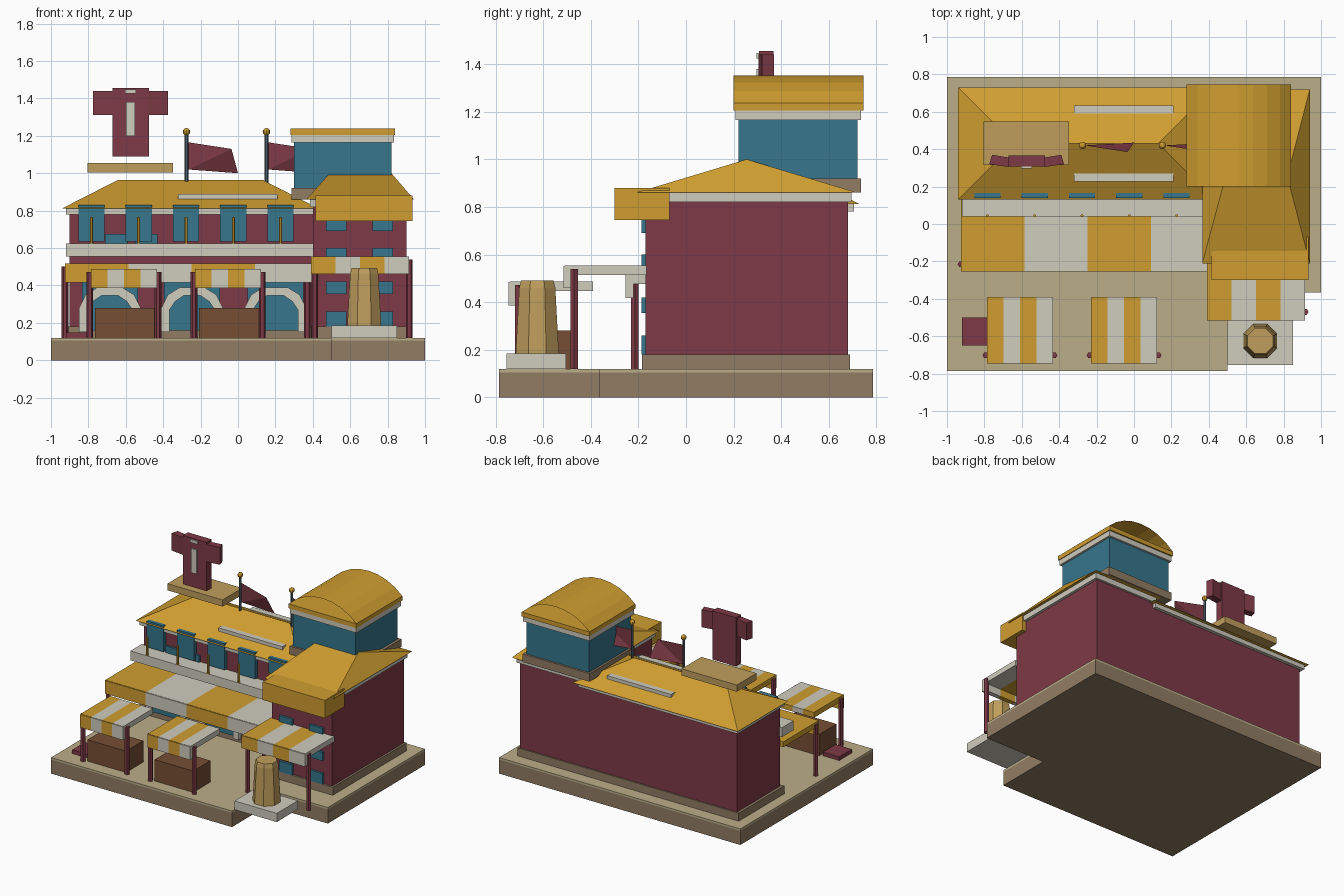
import bpy, bmesh, math

if "Cube" in bpy.data.objects:
    bpy.data.objects.remove(bpy.data.objects["Cube"])


def mat(name, r, g, b):
    m = bpy.data.materials.new(name)
    m.diffuse_color = [((c / 255 + 0.055) / 1.055) ** 2.4 for c in (r, g, b)] + [1]
    m.use_nodes = True
    m.node_tree.nodes["Principled BSDF"].inputs["Base Color"].default_value = m.diffuse_color
    return m


GOLD = mat("gold", 208, 158, 48)
RED = mat("maroon", 126, 58, 70)
BLUE = mat("blue", 54, 118, 140)
WHITE = mat("cream", 208, 204, 190)
STONE = mat("stone", 145, 125, 100)
TAN = mat("tan", 188, 174, 138)
WOOD = mat("wood", 118, 78, 52)
SAND = mat("sand", 192, 158, 92)
STEEL = mat("steel", 80, 98, 108)


def mesh(name, verts, faces, m):
    me = bpy.data.meshes.new(name)
    me.from_pydata(verts, [], faces)
    bm = bmesh.new()
    bm.from_mesh(me)
    bmesh.ops.recalc_face_normals(bm, faces=bm.faces)
    bm.to_mesh(me)
    bm.free()
    me.materials.append(m)
    ob = bpy.data.objects.new(name, me)
    bpy.context.collection.objects.link(ob)
    return ob


def prism(name, pts, lo, hi, m, axis="z"):
    """Extrude an outline along z, or an x-z outline along y."""
    n = len(pts)
    put = (lambda p, t: (p[0], p[1], t)) if axis == "z" else (lambda p, t: (p[0], t, p[1]))
    verts = [put(p, t) for t in (lo, hi) for p in pts]
    faces = [(i, (i + 1) % n, (i + 1) % n + n, i + n) for i in range(n)]
    return mesh(name, verts, faces + [tuple(range(n)), tuple(range(n, 2 * n))], m)


def box(name, x0, x1, y0, y1, z0, z1, m):
    return prism(name, [(x0, y0), (x1, y0), (x1, y1), (x0, y1)], z0, z1, m)


def cone(name, x, y, z0, z1, r0, r1, m, n=6):
    bpy.ops.mesh.primitive_cone_add(vertices=n, radius1=r0, radius2=r1, depth=z1 - z0,
                                    location=(x, y, (z0 + z1) / 2))
    ob = bpy.context.object
    ob.name = name
    ob.data.materials.append(m)
    # point a corner along x
    ob.rotation_euler.z = math.pi / 2
    return ob


def hip_roof(name, x0, x1, y0, y1, z0, z1, rx0, rx1):
    ym = (y0 + y1) / 2
    v = [(x0, y0, z0), (x1, y0, z0), (x1, y1, z0), (x0, y1, z0), (rx0, ym, z1), (rx1, ym, z1)]
    mesh(name, v, [(0, 1, 5, 4), (1, 2, 5), (2, 3, 4, 5), (3, 0, 4), (0, 1, 2, 3)], GOLD)


def awning(name, x0, x1, y0, y1, top, drop, post_y, post_x):
    w = (x1 - x0) / 4
    for i in range(4):
        m = WHITE if i % 2 else GOLD
        a, b = x0 + i * w, x0 + (i + 1) * w
        box(name + "_canopy", a, b, y0, y1, top - 0.04, top, m)
        box(name + "_valance", a, b, y0 - 0.005, y0 + 0.03, top - drop, top - 0.002, m)
    for x in post_x:
        cone(name + "_post", x, post_y, 0.12, top - 0.015, 0.018, 0.018, RED)


# Base with notched corner
outline = [(-1, -0.785), (0.5, -0.785), (0.5, -0.365), (1, -0.365), (1, 0.785), (-1, 0.785)]
prism("base", outline, 0, 0.105, STONE)
prism("paving", outline, 0.105, 0.12, TAN)

# Main building and wing
box("main_plinth", -0.92, 0.41, 0.15, 0.69, 0.12, 0.18, STONE)
box("main_walls", -0.9, 0.4, 0.17, 0.68, 0.18, 0.78, RED)
box("main_cornice", -0.92, 0.4, 0.145, 0.705, 0.78, 0.812, WHITE)
hip_roof("main_roof", -0.94, 0.43, 0.13, 0.73, 0.812, 0.965, -0.64, 0.13)
box("wing_plinth", 0.39, 0.915, -0.185, 0.69, 0.12, 0.18, STONE)
box("wing_walls", 0.4, 0.9, -0.17, 0.68, 0.18, 0.82, RED)
box("wing_cornice", 0.385, 0.92, -0.19, 0.695, 0.82, 0.86, WHITE)
hip_roof("wing_roof", 0.365, 0.94, -0.21, 0.72, 0.86, 1.0, 0.49, 0.82)
box("wing_canopy", 0.415, 0.932, -0.3, -0.07, 0.745, 0.88, GOLD)
for z0, z1 in ((0.18, 0.26), (0.355, 0.42), (0.53, 0.6), (0.69, 0.75)):
    for x in (0.525, 0.775):
        box("wing_window", x - 0.055, x + 0.055, -0.187, -0.16, z0, z1, BLUE)

# Tower with open barrel roof
box("tower_base", 0.285, 0.84, 0.205, 0.735, 0.86, 0.92, STONE)
box("tower_walls", 0.3, 0.82, 0.22, 0.72, 0.92, 1.17, BLUE)
box("tower_cornice", 0.285, 0.835, 0.207, 0.735, 1.165, 1.205, WHITE)
box("tower_eave", 0.28, 0.84, 0.2, 0.745, 1.205, 1.238, GOLD)
R, half, n = 0.4, math.radians(44.5), 8
arc = [(0.56 + R * math.sin(t), 1.238 + R * (math.cos(t) - math.cos(half)))
       for t in (half * (2 * i / n - 1) for i in range(n + 1))]
mesh("tower_barrel_roof", [(x, y, z) for y in (0.2, 0.745) for x, z in arc],
     [(i, i + 1, i + n + 2, i + n + 1) for i in range(n)], GOLD)

# Balcony, shutters and rail posts
box("balcony", -0.92, 0.4, 0.04, 0.18, 0.555, 0.625, WHITE)
for i in range(5):
    x = -0.784 + i * 0.253
    box("shutter", x - 0.07, x + 0.07, 0.138, 0.168, 0.635, 0.83, BLUE)
    cone("balcony_post", x, 0.045, 0.625, 0.765, 0.008, 0.008, GOLD)
for x in (-0.65, -0.49):
    box("upper_window", x - 0.06, x + 0.06, 0.155, 0.175, 0.625, 0.675, BLUE)

# Ground floor arches
for cx in (-0.685, -0.245, 0.2):
    outer = [(0.165, 0.15), (0.165, 0.28), (0.13, 0.35), (0.065, 0.39)]
    inner = [(0.12, 0.15), (0.12, 0.27), (0.09, 0.315), (0.045, 0.345)]
    pts = outer + [(-x, z) for x, z in outer[::-1]] + [(-x, z) for x, z in inner] + inner[::-1]
    k = len(pts) // 2
    ring = [(x + cx, z) for x, z in pts]
    other = ring[k:][::-1]
    # outer and inner outlines joined as segments
    for j in range(k - 1):
        prism("arch_segment", [ring[j], ring[j + 1], other[j + 1], other[j]], 0.12, 0.165, WHITE, "y")
    box("arch_door", cx - 0.15, cx + 0.15, 0.14, 0.175, 0.16, 0.42, BLUE)

# Striped awnings and market stalls
awning("main_awning", -0.925, 0.43, -0.25, 0.17, 0.517, 0.1, -0.215, (-0.925, 0.37))
awning("wing_awning", 0.39, 0.915, -0.51, -0.165, 0.555, 0.095, -0.47, (0.41, 0.915))
for cx in (-0.61, -0.053):
    awning("stall_awning", cx - 0.177, cx + 0.177, -0.74, -0.39, 0.487, 0.1, -0.702,
           (cx - 0.182, cx + 0.182))
    box("stall_crate", cx - 0.155, cx + 0.165, -0.69, -0.485, 0.12, 0.28, WOOD)
box("red_mat", -0.92, -0.785, -0.65, -0.5, 0.12, 0.148, RED)

# Octagonal pedestal
box("pedestal_slab", 0.5, 0.85, -0.755, -0.505, 0.12, 0.185, WHITE)
for part in (("pedestal", 0.185, 0.46, 0.098, 0.082), ("pedestal_top", 0.46, 0.492, 0.082, 0.074)):
    ob = cone(part[0], 0.675, -0.625, *part[1:], SAND, 8)
    ob.rotation_euler.z = math.pi / 8

# Roof strips
for s in (-1, 1):
    y = 0.43 + s * 0.182
    ob = box("roof_strip", -0.32, 0.21, y - 0.022, y + 0.022, 0.863, 0.888, WHITE)

# Flags on poles
for x in (-0.275, 0.152):
    cone("flag_pole", x, 0.42, 0.93, 1.21, 0.01, 0.01, STEEL)
    bpy.ops.mesh.primitive_uv_sphere_add(segments=8, ring_count=6, radius=0.02, location=(x, 0.42, 1.222))
    ball = bpy.context.object
    ball.name = "pole_finial"
    ball.data.materials.append(GOLD)
    mesh("flag", [(x + 0.01, 0.42, 1.165), (x + 0.24, 0.385, 1.13), (x + 0.275, 0.435, 1.0),
                  (x + 0.01, 0.42, 1.02)], [(0, 1, 3), (1, 2, 3)], RED)

# Rooftop garment sign
box("sign_slab", -0.805, -0.348, 0.315, 0.548, 1.005, 1.055, SAND)
box("garment_body", -0.672, -0.475, 0.307, 0.367, 1.09, 1.455, RED)
for s in (-1, 1):
    xa, xb = -0.574 + s * 0.095, -0.574 + s * 0.2
    prism("garment_sleeve", [(xa, 0.305), (xb, 0.32), (xb - s * 0.015, 0.37), (xa, 0.355)],
          1.31, 1.44, RED)
box("garment_strip", -0.598, -0.552, 0.297, 0.312, 1.2, 1.38, WHITE)
box("garment_collar", -0.605, -0.545, 0.297, 0.312, 1.425, 1.447, WHITE)
